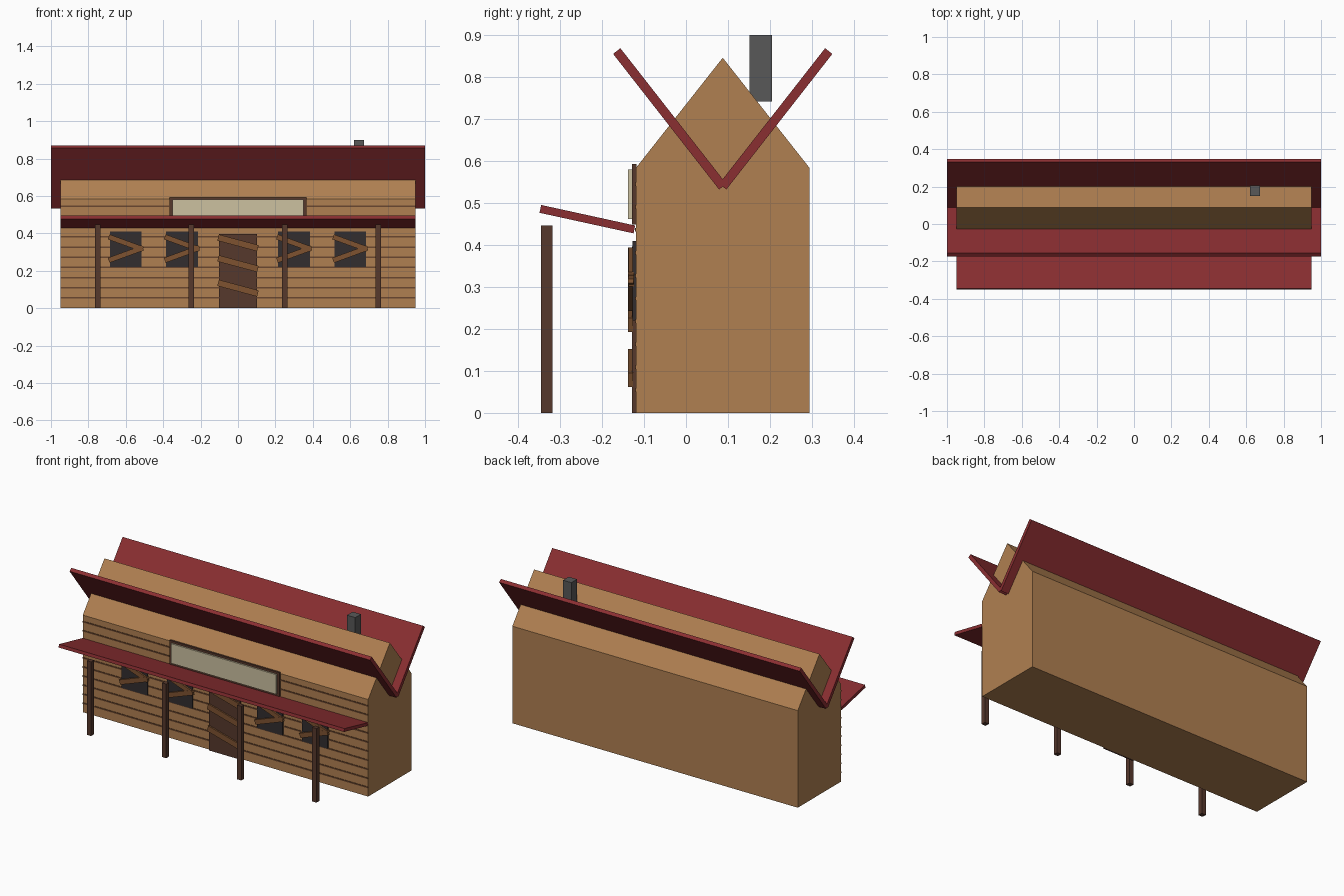
import bpy, bmesh, math

if "Cube" in bpy.data.objects:
    bpy.data.objects.remove(bpy.data.objects["Cube"])


def material(name, rgb):
    m = bpy.data.materials.new(name)
    lin = [(c / 255 / 12.92) if c / 255 <= 0.04045 else ((c / 255 + 0.055) / 1.055) ** 2.4 for c in rgb]
    m.diffuse_color = (*lin, 1)
    m.use_nodes = True
    m.node_tree.nodes["Principled BSDF"].inputs["Base Color"].default_value = m.diffuse_color
    return m


TAN = material("tan wood", (176, 128, 81))
RED = material("red roof", (138, 46, 49))
POST = material("dark brown wood", (86, 56, 44))
BOARD = material("plank brown", (126, 82, 48))
GROOVE = material("groove brown", (106, 70, 46))
GLASS = material("dark window", (50, 45, 47))
STONE = material("chimney grey", (88, 88, 88))
CREAM = material("cream sign", (204, 193, 160))


def finish(name, bm, mat):
    bmesh.ops.recalc_face_normals(bm, faces=bm.faces)
    mesh = bpy.data.meshes.new(name)
    bm.to_mesh(mesh)
    bm.free()
    mesh.materials.append(mat)
    ob = bpy.data.objects.new(name, mesh)
    bpy.context.collection.objects.link(ob)
    return ob


def box(name, center, size, mat, rot=(0, 0, 0)):
    bm = bmesh.new()
    bmesh.ops.create_cube(bm, size=1)
    bmesh.ops.scale(bm, vec=size, verts=bm.verts)
    ob = finish(name, bm, mat)
    ob.location = center
    ob.rotation_euler = rot
    return ob


def slab(name, a, b, thick, width, mat):
    """Sloping board whose centre line runs from a to b in the y-z plane."""
    dy, dz = b[0] - a[0], b[1] - a[1]
    return box(name, (0, (a[0] + b[0]) / 2, (a[1] + b[1]) / 2),
               (width, math.hypot(dy, dz), thick), mat, (math.atan2(dz, dy), 0, 0))


def plate(name, x, z, w, h, y0, y1, mat, tilt=0):
    """Upright plate on the front wall, tilt in degrees (positive rises to the right)."""
    return box(name, (x, (y0 + y1) / 2, z), (w, y1 - y0, h), mat, (0, -math.radians(tilt), 0))


# Gabled building body
FRONT, BACK, MID = -0.119, 0.294, 0.0875
bm = bmesh.new()
profile = [(FRONT, 0), (BACK, 0), (BACK, 0.584), (MID, 0.846), (FRONT, 0.584)]
face = bm.faces.new([bm.verts.new((-0.95, y, z)) for y, z in profile])
ext = bmesh.ops.extrude_face_region(bm, geom=[face])
bmesh.ops.translate(bm, vec=(1.9, 0, 0), verts=[v for v in ext["geom"] if isinstance(v, bmesh.types.BMVert)])
finish("building_body", bm, TAN)

# Plank grooves across the front
for i in range(1, 11):
    plate(f"wall_groove_{i}", 0, 0.0545 * i, 1.9, 0.008, -0.122, -0.118, GROOVE)

# V-shaped roof panels, chimney and awning
for side, label in ((-1, "front"), (1, "back")):
    slab(f"roof_panel_{label}", (MID + side * 0.2525, 0.862), (MID, 0.539), 0.022, 2.0, RED)
box("chimney", (0.647, 0.178, 0.821), (0.055, 0.054, 0.158), STONE)
slab("awning", (-0.347, 0.486), (-0.123, 0.437), 0.019, 1.9, RED)

# Awning posts
for i, x in enumerate((-0.75, -0.25, 0.25, 0.75)):
    box(f"awning_post_{i + 1}", (x, -0.332, 0.223), (0.028, 0.027, 0.446), POST)

# Sign
plate("sign_frame", 0, 0.521, 0.73, 0.144, -0.129, -0.118, POST)
plate("sign_panel", 0, 0.521, 0.70, 0.118, -0.138, -0.128, CREAM)

# Boarded door
plate("door", 0, 0.198, 0.204, 0.396, -0.129, -0.118, POST)
for i, z in enumerate((0.107, 0.238, 0.349)):
    plate(f"door_board_{i + 1}", 0, z, 0.22, 0.034, -0.138, -0.126, BOARD, -15)

# Boarded windows
for i, x in enumerate((-0.6, -0.3, 0.3, 0.6)):
    plate(f"window_{i + 1}", x, 0.315, 0.17, 0.19, -0.127, -0.118, GLASS)
    plate(f"window_board_upper_{i + 1}", x, 0.348, 0.195, 0.028, -0.137, -0.124, BOARD, -20)
    plate(f"window_board_lower_{i + 1}", x, 0.289, 0.195, 0.028, -0.138, -0.125, BOARD, 20)
